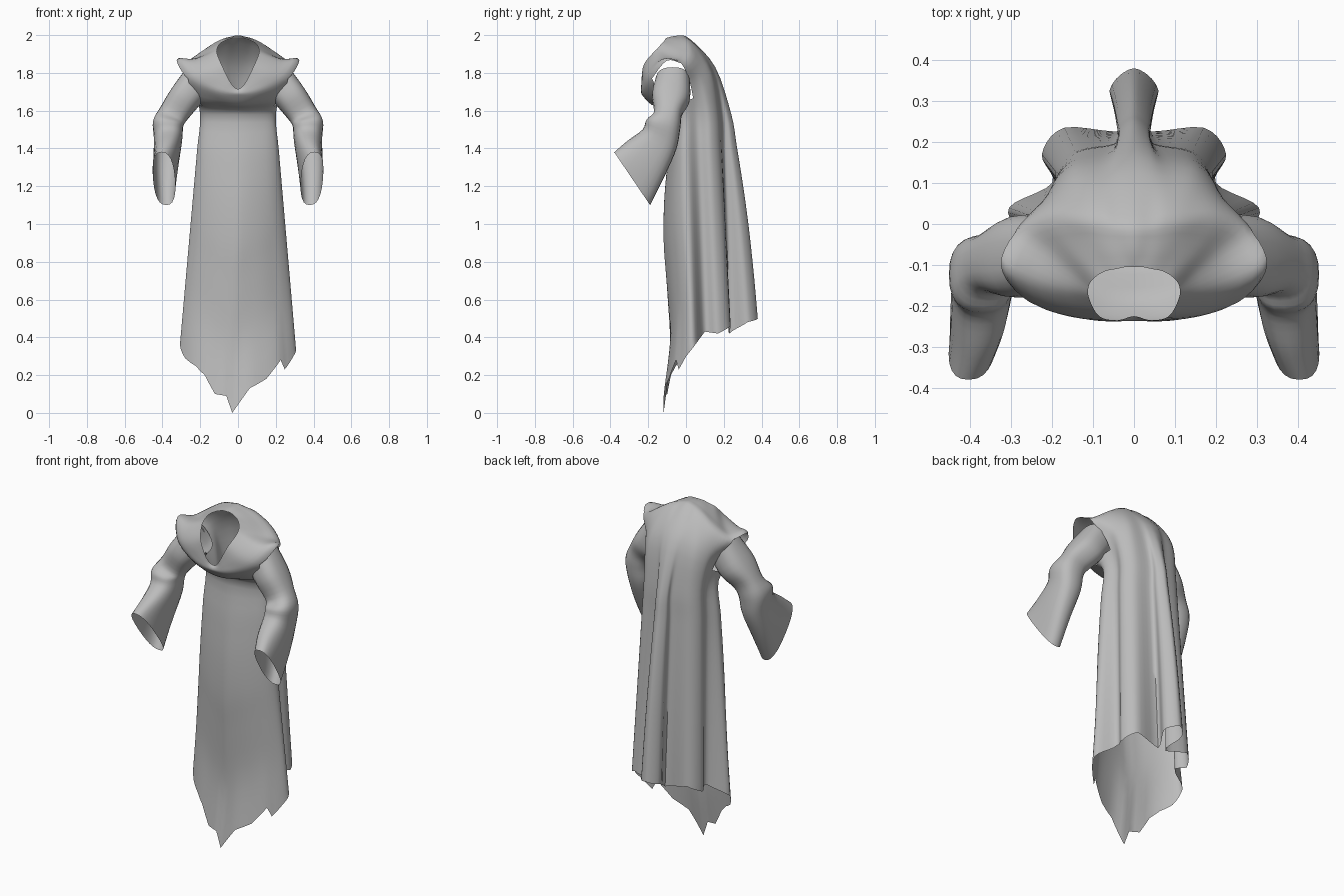
import bpy, math
from mathutils import Vector

cube = bpy.data.objects.get("Cube")
if cube:
    bpy.data.objects.remove(cube, do_unlink=True)

cloth = bpy.data.materials.new("grey cloth")
cloth.use_nodes = True
GREY = (0.5, 0.5, 0.5, 1)
cloth.diffuse_color = GREY
cloth.node_tree.nodes["Principled BSDF"].inputs["Base Color"].default_value = GREY


def spline(a, b, c, d, t):
    """Smooth curve from b to c, guided by its neighbours a and d."""
    return b + (c - a) * (t / 2) + (a - 2.5 * b + 2 * c - d / 2) * t * t \
        + ((b - c) * 1.5 + (d - a) / 2) * t ** 3


def refine(points, steps, closed):
    """Resample a list of control points along a smooth curve."""
    n = len(points)
    pick = (lambda i: points[i % n]) if closed else (lambda i: points[max(0, min(n - 1, i))])
    out = [spline(pick(i - 1), pick(i), pick(i + 1), pick(i + 2), s / steps)
           for i in range(n if closed else n - 1) for s in range(steps)]
    return out if closed else out + [points[-1].copy()]


def loft(name, loops, steps, is_hole=lambda row, column: False):
    """Open-ended cloth tube through closed loops, leaving out hole faces."""
    columns = [refine(list(col), steps, False) for col in zip(*loops)]
    n, rows = len(columns), len(columns[0])
    verts = [col[r] for r in range(rows) for col in columns]
    faces = [(r * n + i, (r + 1) * n + i, (r + 1) * n + (i + 1) % n, r * n + (i + 1) % n)
             for r in range(rows - 1) for i in range(n) if not is_hole(r, min(i, n - 1 - i))]
    mesh = bpy.data.meshes.new(name)
    mesh.from_pydata(verts, [], faces)
    mesh.materials.append(cloth)
    obj = bpy.data.objects.new(name, mesh)
    bpy.context.collection.objects.link(obj)
    bpy.ops.object.select_all(action="DESELECT")
    obj.select_set(True)
    bpy.context.view_layer.objects.active = obj
    bpy.ops.object.shade_smooth_by_angle(angle=math.radians(50))


# Half sections, listed from the front centre round to the back centre
neck = [(0, -.225, 1.715), (.04, -.235, 1.75), (.085, -.225, 1.84), (.11, -.18, 1.9),
        (.11, -.15, 1.93), (.095, -.13, 1.955), (.07, -.115, 1.97), (.045, -.11, 1.98),
        (.02, -.105, 1.985), (0, -.105, 1.985)]
collar = [(0, -.236, 1.7), (.085, -.236, 1.735), (.185, -.215, 1.8), (.23, -.15, 1.865),
          (.205, -.07, 1.885), (.16, -.05, 1.925), (.11, -.04, 1.96), (.07, -.045, 1.98),
          (.035, -.045, 1.99), (0, -.045, 1.997)]
shoulder = [(0, -.23, 1.68), (.12, -.225, 1.7), (.265, -.18, 1.77), (.325, -.1, 1.865),
            (.28, -.01, 1.85), (.2, .03, 1.9), (.13, .03, 1.945), (.08, .03, 1.965),
            (.04, .02, 1.975), (0, .02, 1.98)]
chest = [(0, -.18, 1.63), (.1, -.17, 1.64), (.21, -.13, 1.66), (.24, -.06, 1.7),
         (.22, .04, 1.75), (.2, .09, 1.77), (.15, .13, 1.8), (.08, .14, 1.82),
         (.04, .15, 1.83), (0, .155, 1.83)]
WAIST = 1.58
waist = [(0, -.075), (.1, -.065), (.18, -.04), (.2, 0), (.175, .06),
         (.185, .12), (.14, .17), (.05, .19), (.035, .22), (0, .24)]
skirt = [(0, -.12), (.15, -.09), (.265, -.025), (.305, .04), (.2, .1),
         (.225, .17), (.17, .235), (.025, .23), (.06, .325), (0, .38)]

# Torn hem: position round the skirt (front is zero) and height
hem = [(-9, .5), (-8, .48), (-7, .42), (-6, .46), (-5, .42), (-4, .43), (-2.8, .36), (-2.2, .29),
       (-1.6, .25), (-1.2, .2), (-.8, .1), (-.4, .09), (-.2, 0), (.4, .13), (1, .18), (1.6, .28),
       (1.8, .23), (2.4, .3), (4, .43), (5, .42), (6, .46), (7, .42), (8, .48), (9, .5)]


def hem_height(u):
    for (a, za), (b, zb) in zip(hem, hem[1:]):
        if u <= b:
            return za + (zb - za) * (u - a) / (b - a)


STEPS = 5


def ring(half):
    """Mirror a half section into a full smooth loop."""
    pts = [Vector(p).to_3d() for p in half]
    mirrored = [Vector((-p.x, p.y, p.z)) for p in pts[-2:0:-1]]
    return refine(pts + mirrored, STEPS, True)


# Robe body: mantle over the shoulders, running into the folded skirt
loops = [ring(half) for half in (neck, collar, shoulder, chest)]
top, bottom = ring(waist), ring(skirt)
count = len(top)
for t in (0, .15, .3, .45, .6, .8, 1):
    loop = []
    for i, (a, b) in enumerate(zip(top, bottom)):
        u = (i if i <= count // 2 else i - count) / STEPS
        p = a.lerp(b, t)
        p.z = WAIST + (hem_height(u) - WAIST) * t
        # front swells at the knee and falls back below, back hangs fuller
        p.y -= .028 * math.sin(math.tau * t ** 1.3) * max(0, 1 - abs(u) / 3)
        p.y += .015 * math.sin(math.pi * t) * max(0, abs(u) / 3 - 2)
        loop.append(p)
    loops.append(loop)
# armholes open under the shoulder edge
loft("robe_body", loops, 4, lambda row, column: 8 <= row < 14 and 10 <= column < 19)

# Sleeves: centre, half width and half depth of each section down the arm
sleeve = [((.21, -.07, 1.76), (.06, 0, .07), (0, .09, 0)),
          ((.28, -.08, 1.67), (.07, 0, .05), (0, .1, -.01)),
          ((.34, -.095, 1.585), (.07, 0, .035), (0, .075, 0)),
          ((.37, -.12, 1.53), (.08, 0, .015), (0, .09, -.02)),
          ((.37, -.14, 1.45), (.075, 0, 0), (0, .09, -.05)),
          ((.38, -.21, 1.35), (.068, 0, 0), (0, .1, -.09)),
          ((.392, -.285, 1.24), (.058, 0, 0), (-.012, .095, -.14))]


def squarish(v):
    return math.copysign(abs(v) ** .8, v)


for side, label in ((1, "left"), (-1, "right")):
    loops = []
    for centre, wide, deep in sleeve:
        loop = []
        for k in range(24):
            a = -side * k * math.tau / 24
            p = Vector(centre) + Vector(wide) * squarish(math.cos(a)) \
                + Vector(deep) * squarish(math.sin(a))
            loop.append(Vector((p.x * side, p.y, p.z)))
        loops.append(loop)
    loft(label + "_sleeve", loops, 4)
